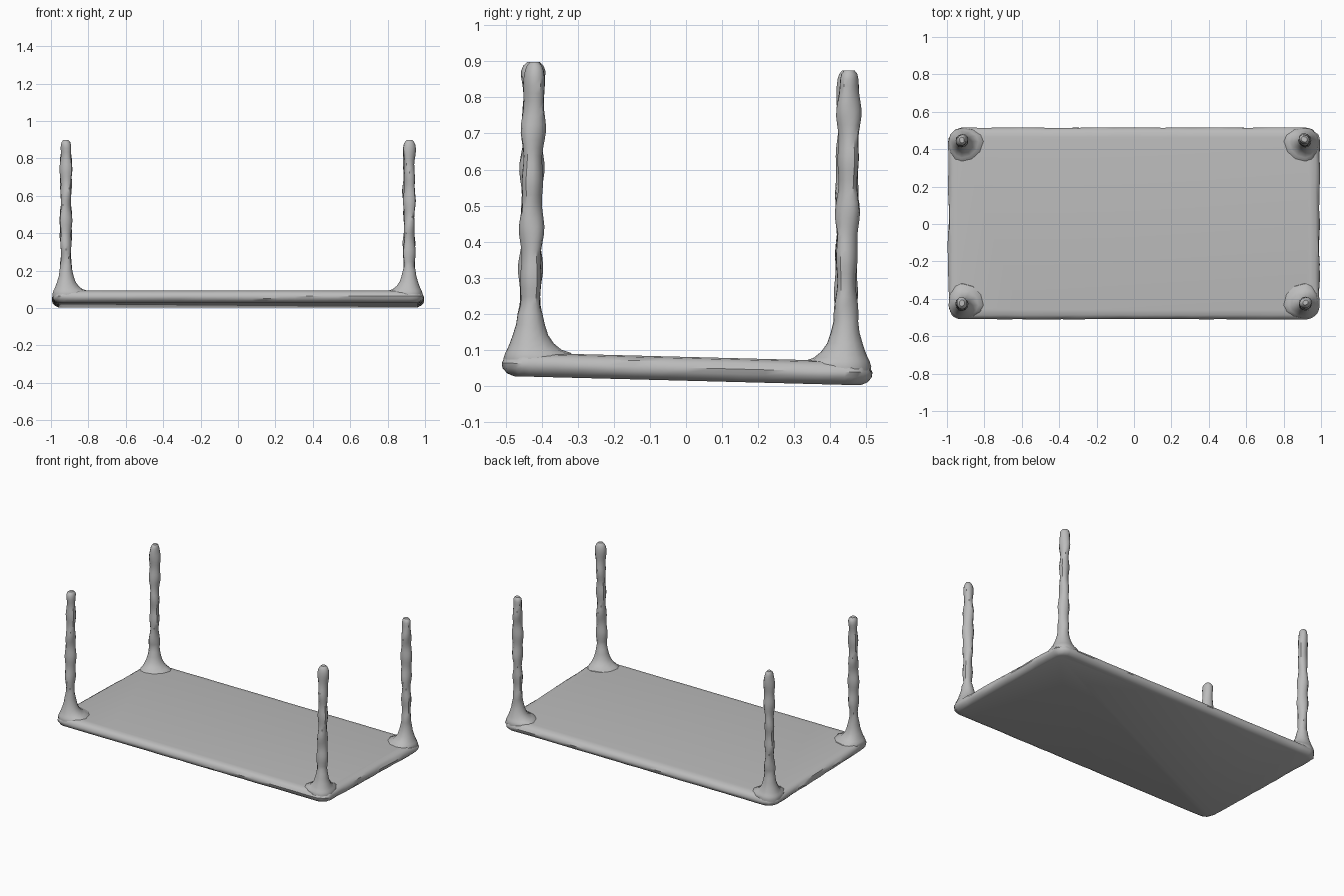
import bpy, bmesh, math, random

if "Cube" in bpy.data.objects:
    bpy.data.objects.remove(bpy.data.objects["Cube"])

random.seed(4)

grey = bpy.data.materials.new("grey")
grey.diffuse_color = (0.5, 0.5, 0.5, 1)
grey.use_nodes = True
grey.node_tree.nodes["Principled BSDF"].inputs["Base Color"].default_value = grey.diffuse_color


def tilt(y):
    """Height offset: the whole piece leans slightly down toward the back."""
    return 0.0145 - 0.026 * y


def loft(name, rings):
    """Skin a stack of closed rings and cap both ends."""
    bm = bmesh.new()
    loops = [[bm.verts.new(p) for p in ring] for ring in rings]
    n = len(loops[0])
    for a, b in zip(loops, loops[1:]):
        for i in range(n):
            j = (i + 1) % n
            bm.faces.new((a[i], a[j], b[j], b[i]))
    bm.faces.new(loops[0][::-1])
    bm.faces.new(loops[-1])
    me = bpy.data.meshes.new(name)
    bm.to_mesh(me)
    bm.free()
    me.materials.append(grey)
    ob = bpy.data.objects.new(name, me)
    bpy.context.collection.objects.link(ob)
    bpy.context.view_layer.objects.active = ob
    ob.select_set(True)
    bpy.ops.object.shade_smooth_by_angle(angle=math.radians(40))
    ob.select_set(False)
    return ob


def slab_ring(inset, z, wobble):
    """Rounded rectangle with evenly divided sides and a slightly uneven edge."""
    hx, hy, r = 0.992 - inset, 0.512 - inset, max(0.075 - inset, 0.02)
    corners = []
    for k, (sx, sy) in enumerate([(1, 1), (-1, 1), (-1, -1), (1, -1)]):
        for s in range(7):
            a = math.pi / 2 * (k + s / 6)
            corners.append((sx * (hx - r) + r * math.cos(a),
                            sy * (hy - r) + r * math.sin(a)))
    pts = []
    for i, p in enumerate(corners):
        q = corners[(i + 1) % len(corners)]
        steps = (24 if i % 14 == 6 else 12) if i % 7 == 6 else 1
        for s in range(steps):
            t = s / steps
            x, y = p[0] + (q[0] - p[0]) * t, p[1] + (q[1] - p[1]) * t
            w = random.uniform(-wobble, wobble)
            pts.append((x * (1 + w), y * (1 + w) + 0.003, z + tilt(y)))
    return pts


# Table top: soft rounded edge profile (inset, height, unevenness)
loft("table_top", [slab_ring(*p) for p in [
    (0.032, 0.0, 0), (0.014, 0.008, 0.003), (0.002, 0.022, 0.004),
    (0.0, 0.036, 0.004), (0.008, 0.052, 0.003), (0.022, 0.062, 0.002),
    (0.05, 0.066, 0)]])

# Flared foot of each leg: height, outward reach, inward reach
FLARE = [(0.02, 0.068, 0.085), (0.05, 0.072, 0.125), (0.066, 0.067, 0.115),
         (0.075, 0.062, 0.088), (0.092, 0.055, 0.067), (0.115, 0.047, 0.051),
         (0.145, 0.038, 0.041), (0.175, 0.034, 0.034)]
SIDES, TOP = 12, 0.872


def leg(name, base, top, phase):
    sx, sy = math.copysign(1, base[0]), math.copysign(1, base[1])
    lift = tilt(base[1])

    def centre(z):
        t = z / TOP
        return [b + (e - b) * t for b, e in zip(base, top)]

    rings = []
    for z, out, inn in FLARE:
        cx, cy = centre(z)
        ring = []
        for i in range(SIDES):
            a = 2 * math.pi * i / SIDES
            c, s = math.cos(a), math.sin(a)
            ring.append((cx + c * (out if c * sx > 0 else inn),
                         cy + s * (out if s * sy > 0 else inn), z + lift))
        rings.append(ring)
    # Wavy twisted shaft, closing in a rounded tip
    zs = [0.2 + 0.0217 * k for k in range(30)] + [0.848, 0.862, TOP]
    for k, z in enumerate(zs):
        cx, cy = centre(z)
        r = 0.0295 + 0.0025 * math.sin(z * 46 + phase)
        r *= {30: 0.95, 31: 0.8, 32: 0.5}.get(k, 1)
        twist = 1.2 * math.sin(z * 11 + phase)
        ring = []
        for i in range(SIDES):
            a = 2 * math.pi * i / SIDES
            rr = r * (1 + 0.11 * math.cos(2 * (a - twist - math.pi / 2)))
            ring.append((cx + rr * math.cos(a), cy + rr * math.sin(a), z + lift))
        rings.append(ring)
    loft(name, rings)


leg("front_left_leg", (-0.92, -0.435), (-0.92, -0.423), 0.0)
leg("front_right_leg", (0.915, -0.435), (0.917, -0.420), 1.7)
leg("back_left_leg", (-0.92, 0.441), (-0.92, 0.449), 3.1)
leg("back_right_leg", (0.917, 0.441), (0.91, 0.453), 4.4)
